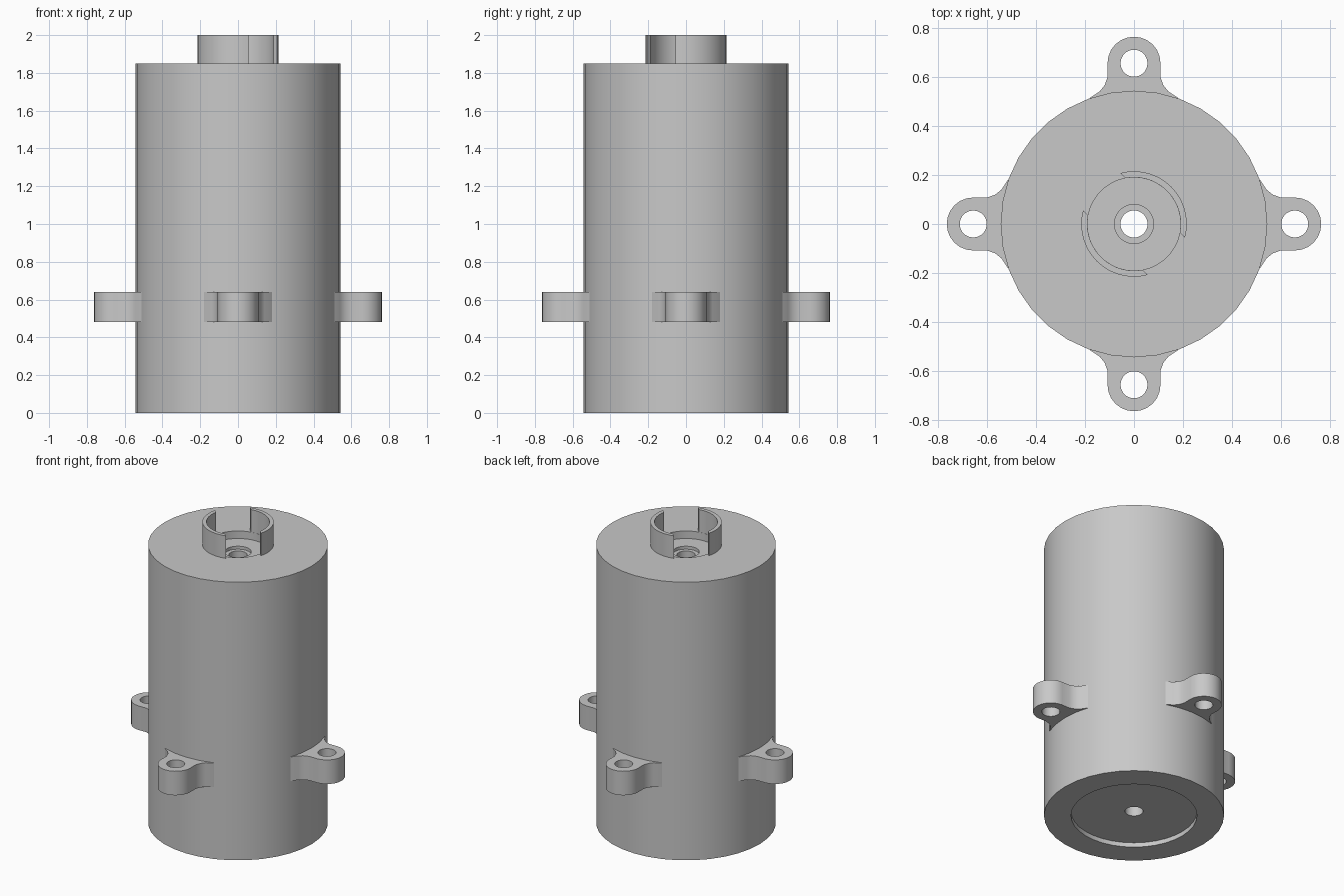
import bpy
import bmesh
from math import sin, cos, asin, pi, radians
from mathutils import Matrix

if "Cube" in bpy.data.objects:
    bpy.data.objects.remove(bpy.data.objects["Cube"])

grey = bpy.data.materials.new("plain grey")
grey.use_nodes = True
colour = (0.58, 0.58, 0.58, 1)
grey.diffuse_color = colour
grey.node_tree.nodes["Principled BSDF"].inputs["Base Color"].default_value = colour


def finish(name, bm):
    """Turn a bmesh into a smooth shaded object with sharp edges kept."""
    bmesh.ops.recalc_face_normals(bm, faces=bm.faces)
    mesh = bpy.data.meshes.new(name)
    bm.to_mesh(mesh)
    bm.free()
    mesh.materials.append(grey)
    obj = bpy.data.objects.new(name, mesh)
    bpy.context.collection.objects.link(obj)
    bpy.ops.object.select_all(action="DESELECT")
    obj.select_set(True)
    bpy.context.view_layer.objects.active = obj
    bpy.ops.object.shade_smooth_by_angle(angle=radians(30))
    return obj


def lathe(name, profile, sides):
    """Revolve a closed (radius, height) profile about z."""
    bm = bmesh.new()
    verts = [bm.verts.new((r, 0, z)) for r, z in profile]
    edges = [bm.edges.new((verts[i - 1], v)) for i, v in enumerate(verts)]
    bmesh.ops.spin(bm, geom=verts + edges, cent=(0, 0, 0), axis=(0, 0, 1),
                   angle=2 * pi, steps=sides, use_merge=True)
    bmesh.ops.remove_doubles(bm, verts=bm.verts, dist=0.0005)
    return finish(name, bm)


def prism(name, loops, z0, z1, turn):
    """Extrude an outline, with any holes, from z0 to z1, turned about z."""
    bm = bmesh.new()
    edges = []
    for loop in loops:
        verts = [bm.verts.new((x, y, z0)) for x, y in loop]
        edges += [bm.edges.new((verts[i - 1], v)) for i, v in enumerate(verts)]
    bmesh.ops.triangle_fill(bm, edges=edges, use_beauty=True)
    top = bmesh.ops.extrude_face_region(bm, geom=bm.faces[:])["geom"]
    bmesh.ops.translate(bm, vec=(0, 0, z1 - z0),
                        verts=[g for g in top if isinstance(g, bmesh.types.BMVert)])
    bmesh.ops.rotate(bm, cent=(0, 0, 0), matrix=Matrix.Rotation(turn, 3, "Z"),
                     verts=bm.verts)
    return finish(name, bm)


def arc(cx, r, a0, a1, steps):
    return [(cx + r * cos(a0 + (a1 - a0) * i / steps),
             r * sin(a0 + (a1 - a0) * i / steps)) for i in range(steps + 1)]


# Housing with a stepped shaft bore and a shallow recess at each end
lathe("housing", [(0.055, 0.03), (0.38, 0.03), (0.38, 0), (0.543, 0),
                  (0.543, 1.85), (0.19, 1.85), (0.19, 1.80), (0.08, 1.80),
                  (0.08, 1.78), (0.055, 1.78)], 36)

# Collar on top, split in two by a straight diagonal slot
outer, inner, slot = 0.215, 0.19, 0.107
for side, turn in (("back_left", pi / 4), ("front_right", 5 * pi / 4)):
    a = pi / 2 - asin(slot / outer)
    b = pi / 2 - asin(slot / inner)
    outline = arc(0, outer, -a, a, 14) + arc(0, inner, b, -b, 14)
    prism("collar_" + side, [outline], 1.84, 2.0, turn)

# Four drilled mounting lugs that flare into the housing
flare = [(0.48, 0.20), (0.515, 0.178), (0.54, 0.14), (0.565, 0.12), (0.60, 0.107)]
lug = ([(x, -y) for x, y in flare] + arc(0.655, 0.108, -pi / 2, pi / 2, 12)
       + flare[::-1])
hole = arc(0.655, 0.055, 0, 2 * pi, 20)[:-1]
for i, side in enumerate(("left", "back", "right", "front")):
    prism("mounting_lug_" + side, [lug, hole], 0.48, 0.64, i * pi / 2)
